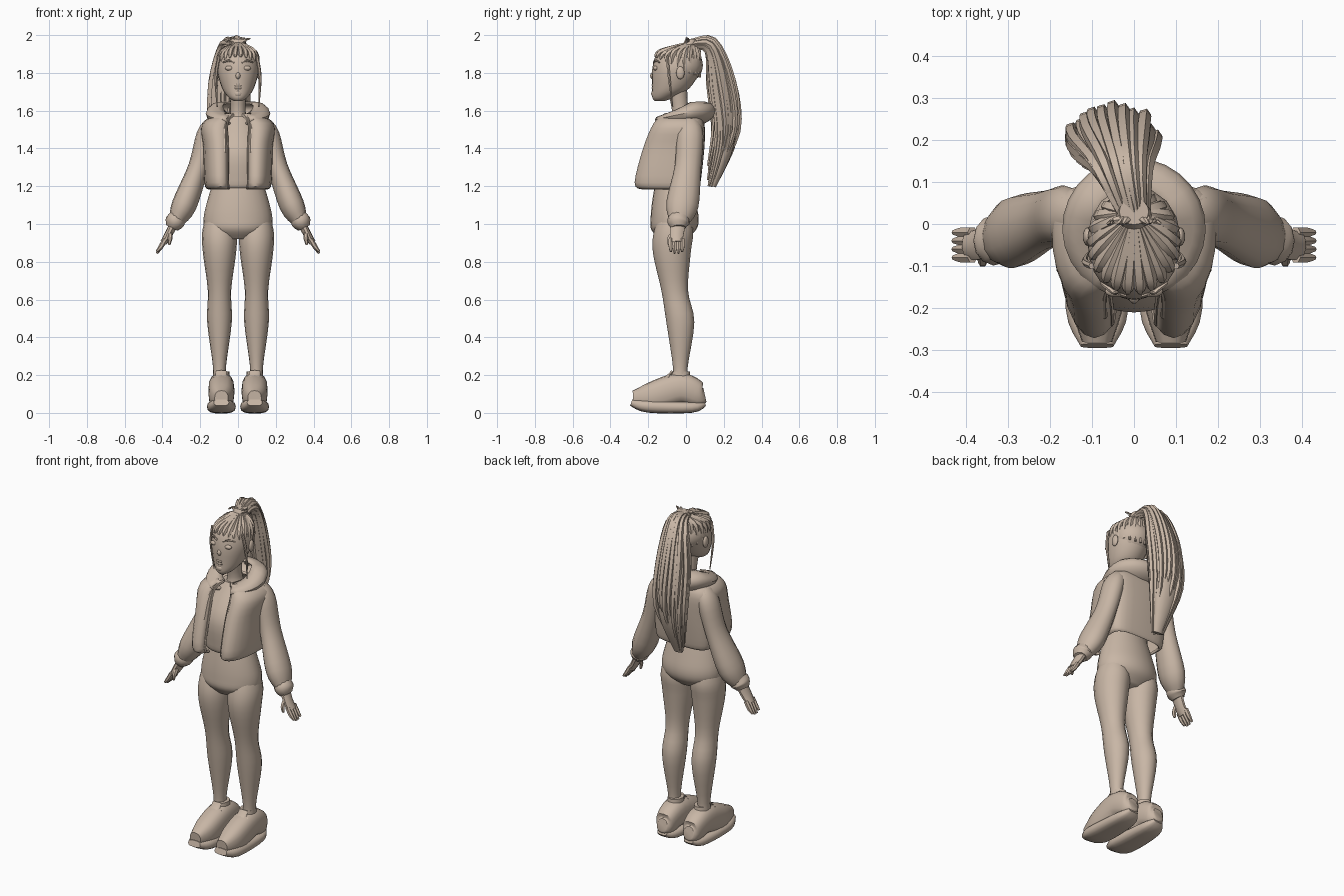
import bpy, bmesh, math, random
from math import sin, cos, radians
from mathutils import Vector

random.seed(4)
cube = bpy.data.objects.get("Cube")
if cube:
    bpy.data.objects.remove(cube, do_unlink=True)

clay = bpy.data.materials.new("warm_clay")
clay.use_nodes = True
clay.diffuse_color = (.58, .47, .38, 1)
clay.node_tree.nodes["Principled BSDF"].inputs["Base Color"].default_value = clay.diffuse_color


def finish(name, bm):
    bmesh.ops.recalc_face_normals(bm, faces=bm.faces)
    mesh = bpy.data.meshes.new(name)
    bm.to_mesh(mesh)
    bm.free()
    mesh.materials.append(clay)
    ob = bpy.data.objects.new(name, mesh)
    bpy.context.collection.objects.link(ob)
    bpy.ops.object.select_all(action='DESELECT')
    ob.select_set(True)
    bpy.context.view_layer.objects.active = ob
    bpy.ops.object.shade_smooth_by_angle(angle=radians(40))
    return ob


def mirror(ob):
    ob.modifiers.new("mirror", 'MIRROR').use_clip = True
    return ob


def spline(rows, steps=4):
    """Smooth curve through every row of numbers."""
    rows = [Vector(row) for row in rows]
    out = []
    for i, (b, c) in enumerate(zip(rows, rows[1:])):
        before = rows[max(i - 1, 0)]
        after = rows[min(i + 2, len(rows) - 1)]
        slope_b, slope_c = (c - before) / 2, (after - b) / 2
        for k in range(steps):
            t = k / steps
            ease = t * t * (3 - 2 * t)
            out.append(b.lerp(c, ease) + slope_b * t * (1 - t) ** 2 - slope_c * t * t * (1 - t))
    return out + [rows[-1]]


def bridge(bm, rings, closed):
    for a, b in zip(rings, rings[1:]):
        for i in range(len(a) if closed else len(a) - 1):
            j = (i + 1) % len(a)
            bm.faces.new((a[i], a[j], b[j], b[i]))


def add_loft(bm, rows, sides=16, depth=1, power=1, level=False):
    """Sweep an oval along rows of x, y, z, half width."""
    points = spline(rows)
    rings = []
    for i, p in enumerate(points):
        ahead = points[min(i + 1, len(points) - 1)]
        behind = points[max(i - 1, 0)]
        along = Vector((0, 0, 1)) if level else (ahead - behind).to_3d().normalized()
        guide = Vector((0, 0, 1)) if abs(along.x) > .9 else Vector((1, 0, 0))
        across = (guide - along * guide.dot(along)).normalized()
        other = along.cross(across) * depth
        ring = []
        for k in range(sides):
            a = math.tau * k / sides
            u, v = (math.copysign(abs(f) ** power, f) for f in (cos(a), sin(a)))
            ring.append(bm.verts.new(p.to_3d() + (across * u + other * v) * p[3]))
        rings.append(ring)
    bridge(bm, rings, True)
    bm.faces.new(rings[0])
    bm.faces.new(rings[-1])


def lofts(name, paths, **options):
    bm = bmesh.new()
    for path in paths:
        add_loft(bm, path, **options)
    return finish(name, bm)


def column(name, rows, x=0, level=True, **options):
    """Upright or lengthwise part from rows of z, y, half width."""
    return lofts(name, [[(x, y, z, r) for z, y, r in rows]], level=level, **options)


def ball(name, place, size):
    bm = bmesh.new()
    bmesh.ops.create_uvsphere(bm, u_segments=16, v_segments=10, radius=1)
    bmesh.ops.scale(bm, vec=size, verts=bm.verts)
    bmesh.ops.translate(bm, vec=place, verts=bm.verts)
    return finish(name, bm)


def sheet(name, rows, thickness, half=False):
    bm = bmesh.new()
    bridge(bm, [[bm.verts.new(p) for p in row] for row in rows], False)
    ob = finish(name, bm)
    if half:
        mirror(ob)
    solid = ob.modifiers.new("thickness", 'SOLIDIFY')
    solid.thickness = thickness
    solid.offset = 0


# Hips, legs and top
column("hips", [(.92, -.07, .1), (.97, -.065, .17), (1.03, -.06, .182), (1.12, -.065, .163), (1.23, -.07, .13)],
       depth=.7, sides=24)
column("crop_top", [(1.19, -.085, .135), (1.23, -.09, .142), (1.4, -.09, .14), (1.57, -.03, .07)], depth=.8, sides=24)
mirror(column("leg", [(1.1, -.06, .05), (.97, -.065, .09), (.85, -.075, .088), (.65, -.06, .062), (.48, -.03, .065),
                      (.24, -.03, .034), (.15, -.03, .04)], x=.098, depth=1.14))

# Chunky trainers
foot = .088
mirror(column("shoe", [(.095, .1, .03), (.095, .07, .055), (.13, -.03, .068), (.085, -.18, .065), (.075, -.28, .036)],
              x=foot, level=False, depth=1.2, power=.8))
mirror(column("sole", [(.05, .1, .03), (.03, .03, .065), (.035, -.2, .075), (.055, -.29, .04)],
              x=foot, level=False, depth=.45, power=.7))
mirror(column("shoe_collar", [(.18, -.03, .045), (.22, -.03, .042)], x=foot, depth=1.2))
mirror(column("shoe_tongue", [(.22, -.07, .03), (.19, -.1, .03), (.15, -.17, .03)], x=foot, level=False, depth=.3))
laces = []
for i in range(3):
    y, z = -.09 - .03 * i, .2 - .017 * i
    laces.append([(foot + side * .04, y, z - .015 * abs(side), .007) for side in (-1, 0, 1)])
mirror(lofts("laces", laces, sides=6))


# Open cropped jacket: flat back, sides, then a rounded lobe for each front panel
def jacket_row(z, width, back, front):
    row = []
    for k in range(7):
        a = radians(90 - 15 * k)
        row.append((width * cos(a) ** .6, back * sin(a) ** .6, z))
    for k in range(1, 9):
        a = radians(-15 * k)
        row.append((width * (.55 + .45 * cos(a)), front * abs(sin(a)) ** .8, z))
    return row


jacket = spline([(1.19, .155, .06, -.23), (1.22, .172, .07, -.265), (1.4, .178, .09, -.22),
                 (1.53, .183, .09, -.165), (1.58, .08, .05, -.11)])
sheet("jacket", [jacket_row(*row) for row in jacket], .014, half=True)
edges = [jacket_row(*row)[-1] for row in jacket]
mirror(lofts("jacket_zip", [[(*edge, .009) for edge in edges]], sides=6))
mirror(lofts("drawstring", [[(.06, -.12, 1.57, .007), (.07, -.175, 1.5, .006), (.07, -.22, 1.38, .007)]], sides=6))

# Hood folded down on the shoulders, open at the throat
hood = []
for i in range(9):
    turn = math.pi * i / 8
    spread = .08 + .085 * sin(turn)
    climb = (1 - cos(turn)) / 2
    row = []
    for k in range(25):
        a = radians(-68 + 316 * k / 24)
        behind = min(1, .7 * (1 + sin(a)))
        rise = (.04 + .07 * behind) * climb + .015 * behind * sin(turn)
        row.append((spread * cos(a), spread * .98 * sin(a) - .01, 1.53 + rise))
    hood.append(row)
sheet("hood", hood, .012)

# Sleeves, cuffs and hands
mirror(lofts("sleeve", [[(.13, .01, 1.53, .045), (.165, .02, 1.47, .055), (.21, .01, 1.3, .054),
                         (.285, -.02, 1.1, .066), (.33, -.04, 1.01, .04)]], depth=1.3, sides=12))
mirror(lofts("cuff", [[(.32, -.03, 1.04, .045), (.335, -.04, 1.01, .052), (.35, -.04, .98, .034)]],
             depth=1.15, sides=12))
mirror(lofts("palm", [[(.34, -.04, 1, .022), (.37, -.05, .94, .021), (.395, -.05, .9, .018)]], depth=1.8, sides=10))
fingers = [[(.36, -.07, .95, .014), (.36, -.09, .92, .012), (.365, -.09, .89, .007)]]
for i in range(4):
    y = -.08 + .02 * i
    reach = .84 + .01 * abs(i - 1.5)
    fingers.append([(.385, y, .92, .013), (.408, y, .88, .013), (.43, y, reach, .006)])
mirror(lofts("fingers", fingers, sides=6))

# Neck, head and face
column("neck", [(1.54, -.02, .06), (1.6, -.03, .04), (1.74, -.05, .05)], depth=1.1)
column("head", [(1.65, -.14, .02), (1.67, -.12, .05), (1.72, -.08, .085), (1.82, -.05, .11),
                (1.9, -.05, .09), (1.93, -.05, .04)], depth=1.17, sides=24)
ball("nose", (0, -.17, 1.785), (.014, .02, .02))
for name, z in (("upper_lip", 1.735), ("lower_lip", 1.72)):
    ball(name, (0, -.17, z), (.026, .012, .008))
ball("chin", (0, -.15, 1.69), (.03, .035, .026))
mirror(ball("eye", (.045, -.16, 1.825), (.024, .014, .013)))
mirror(ball("ear", (.11, -.03, 1.8), (.012, .022, .034)))
mirror(lofts("eyebrow", [[(.02, -.17, 1.855, .006), (.05, -.16, 1.865, .007), (.08, -.14, 1.855, .003)]], sides=6))

# Swept back hair, gathered at a tie on the crown
ball("hair_cap", (0, -.03, 1.84), (.11, .12, .105))
locks = []
for k in range(22):
    a = math.tau * k / 22
    x, y = cos(a), sin(a)
    crown = random.uniform(1.9, 1.915)
    locks.append([(.104 * x, .12 * y - .045, 1.83 - .055 * y, .006), (.09 * x, .1 * y - .035, crown, .017),
                  (.015 * x, .02 * y + .015, 1.95, .013)])
lofts("scalp_locks", locks, sides=6)
mirror(lofts("face_wisp", [[(.1, -.1, 1.89, .008), (.117, -.09, 1.78, .008), (.11, -.07, 1.62, .003)]], sides=6))
column("hair_tie", [(1.92, .01, .045), (1.95, .02, .042), (1.98, .03, .035)], depth=.9)
ends = []
for k in range(5):
    x = .04 * cos(k)
    ends.append([(0, 0, 1.95, .012), (x, .01, 1.975, .01), (1.6 * x, 0, random.uniform(1.96, 1.99), .003)])
lofts("loose_ends", ends, sides=6)

# Long ponytail: a core wrapped in tapering locks
spine = [(0, .02, 1.95, .03), (-.03, .13, 1.93, .06), (-.05, .185, 1.72, .095), (-.05, .21, 1.45, .095),
         (-.05, .14, 1.2, .035)]
lofts("ponytail_core", [[(x, y, z, r * .85) for x, y, z, r in spine]], depth=.65)
locks = []
for k in range(24):
    a = math.tau * k / 24
    wide, cut = random.uniform(.85, 1.12), random.uniform(-.002, .03)
    path = []
    for i, (x, y, z, r) in enumerate(spine):
        # locks stack upward on the crown and backward down the fall
        up = max(0, 1 - i / 2)
        lift = .65 * r * wide * sin(a)
        path.append((x + r * wide * cos(a), y + lift * (1 - up), z + lift * up + cut * i,
                     .004 + .012 * sin((i + .6) * math.pi / 5)))
    locks.append(path)
lofts("ponytail_locks", locks, sides=5)
